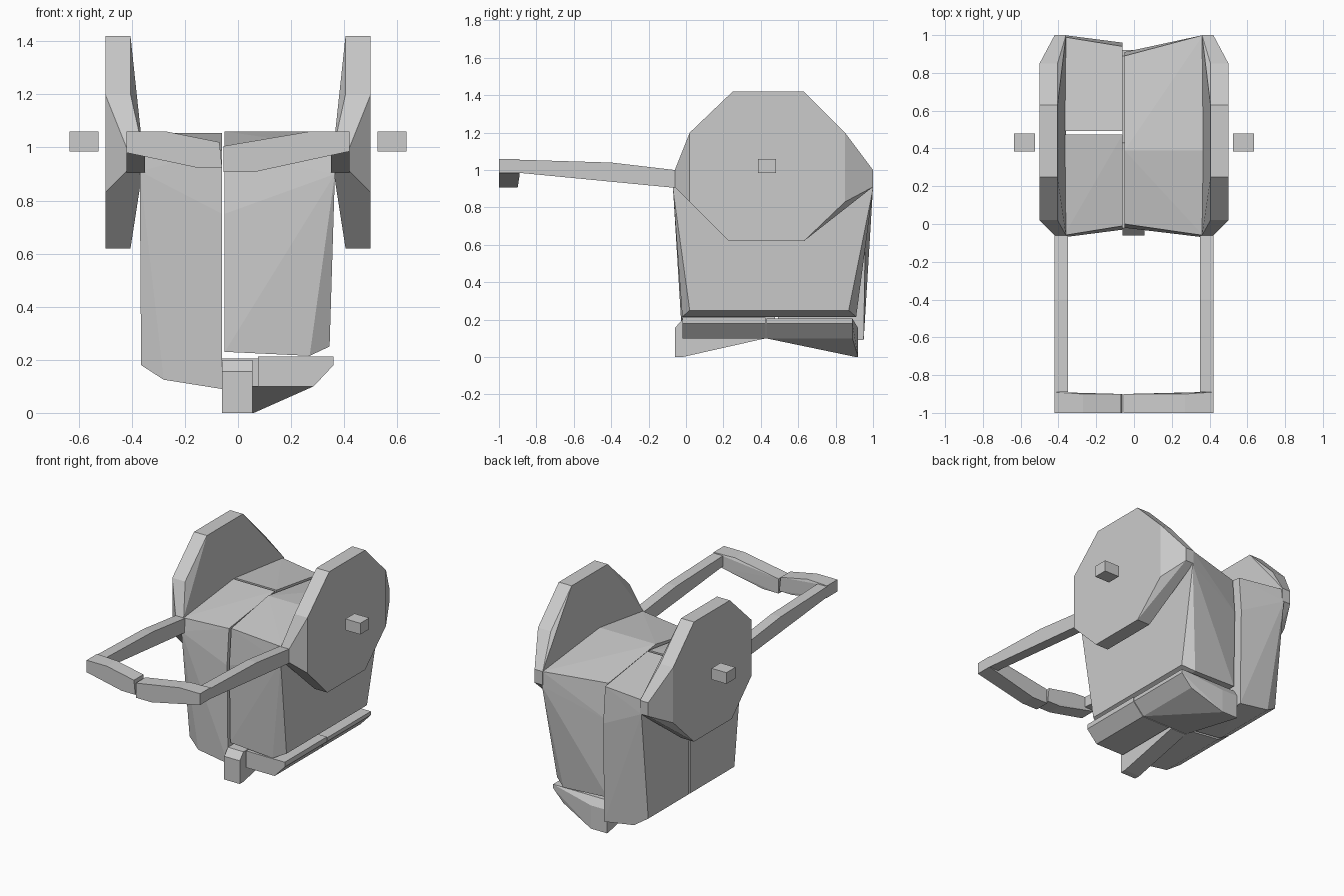
import bpy, bmesh


def hull(name, pts):
    """Faceted convex block around a handful of corner points."""
    bm = bmesh.new()
    for p in pts:
        bm.verts.new(p)
    res = bmesh.ops.convex_hull(bm, input=bm.verts)
    loose = [v for v in bm.verts if not v.link_faces]
    bmesh.ops.delete(bm, geom=loose, context='VERTS')
    bmesh.ops.dissolve_limit(bm, angle_limit=0.01, verts=bm.verts, edges=bm.edges)
    bmesh.ops.recalc_face_normals(bm, faces=bm.faces)
    me = bpy.data.meshes.new(name)
    bm.to_mesh(me)
    bm.free()
    ob = bpy.data.objects.new(name, me)
    bpy.context.collection.objects.link(ob)
    return ob


def box(x0, x1, y0, y1, z0, z1):
    return [(x, y, z) for x in (x0, x1) for y in (y0, y1) for z in (z0, z1)]


def section_x(x, pts):
    return [(x, y, z) for y, z in pts]


def section_y(y, pts):
    return [(x, y, z) for x, z in pts]


# Side discs, hubs and handle arms, one set per side
octagon = [(0.25, 1.42), (0.63, 1.42), (0.85, 1.2), (0.85, 0.83),
           (0.63, 0.62), (0.23, 0.62), (0.02, 0.83), (0.02, 1.2)]
rim = [(-0.06, 0.91), (-0.06, 1.0), (1.0, 0.91), (1.0, 1.0)]
arm = [(-0.06, 0.905), (-0.06, 1.0), (-0.4, 1.04), (-0.89, 1.055), (-0.89, 0.985)]
for s, side in ((-1, "left"), (1, "right")):
    disc = []
    for x in (0.405, 0.5):
        disc += section_x(s * x, octagon)
    for x in (0.36, 0.42):
        disc += section_x(s * x, rim)
    hull(side + "_disc", disc)
    hull(side + "_hub", box(s * 0.525, s * 0.635, 0.385, 0.48, 0.985, 1.06))
    hull(side + "_handle_arm", section_x(s * 0.35, arm) + section_x(s * 0.42, arm))

# Sagging grip in two pieces
for name, prof in (
        ("left_grip", [(-0.42, 1.06), (-0.27, 1.06), (-0.07, 1.02), (-0.06, 0.925),
                       (-0.16, 0.925), (-0.42, 0.98)]),
        ("right_grip", [(0.42, 1.06), (0.27, 1.06), (-0.055, 1.005), (-0.055, 0.907),
                        (0.06, 0.907), (0.35, 0.97), (0.42, 0.985)])):
    hull(name, section_y(-1.0, prof) +
         [(x, -0.89 if abs(x) > 0.3 else -0.9, z) for x, z in prof])

# Tank, right half: full depth with a low ridge across the top
hull("right_tank", [
    (0.365, -0.06, 1.0), (0.365, -0.07, 0.9), (0.365, 1.0, 1.0), (0.365, 1.0, 0.9),
    (-0.05, 0.0, 0.99), (-0.05, -0.02, 0.75), (-0.05, 0.89, 0.99), (-0.05, 0.91, 0.75),
    (0.365, 0.39, 1.06), (-0.05, 0.39, 1.06),
    (0.345, 0.02, 0.25), (0.345, 0.87, 0.25), (0.27, -0.02, 0.215), (0.27, 0.91, 0.215),
    (-0.05, -0.01, 0.23), (-0.05, 0.9, 0.23)])

# Tank, left half: front and back blocks meeting at a narrow gap
for name, flip, mid in (("left_front_tank", False, 0.475), ("left_back_tank", True, 0.492)):
    end = [(-0.37, -0.06, 1.0), (-0.37, -0.07, 0.91), (-0.06, -0.01, 0.99),
           (-0.06, -0.03, 0.75), (-0.345, 0.01, 0.18), (-0.365, 0.01, 0.18),
           (-0.28, -0.02, 0.125), (-0.06, -0.02, 0.09)]
    if flip:
        end = [(x, 0.93 - y, z) for x, y, z in end]
    middle = [(-0.37, 1.055), (-0.06, 1.055), (-0.365, 0.18), (-0.28, 0.125), (-0.06, 0.1)]
    hull(name, end + section_y(mid, middle))

# Base: front keel, front floor and joined rear keel with floor
hull("front_keel", [(x, y, z) for x in (-0.06, 0.055) for y, z in (
    (-0.06, 0.0), (-0.02, 0.0), (-0.06, 0.155), (-0.02, 0.2), (0.425, 0.1), (0.425, 0.2))])
floor = [(0.075, 0.212), (0.36, 0.212), (0.36, 0.18), (0.285, 0.1), (0.075, 0.1)]
hull("front_floor", section_y(-0.02, floor) + section_y(0.425, floor))
hull("rear_floor", box(-0.06, 0.06, 0.91, 0.92, 0.0, 0.155) +
     section_y(0.43, [(-0.06, 0.1), (-0.06, 0.205), (0.36, 0.205), (0.36, 0.18), (0.285, 0.1)]) +
     section_y(0.89, [(-0.06, 0.205), (0.36, 0.205), (0.36, 0.18), (0.285, 0.1)]))
